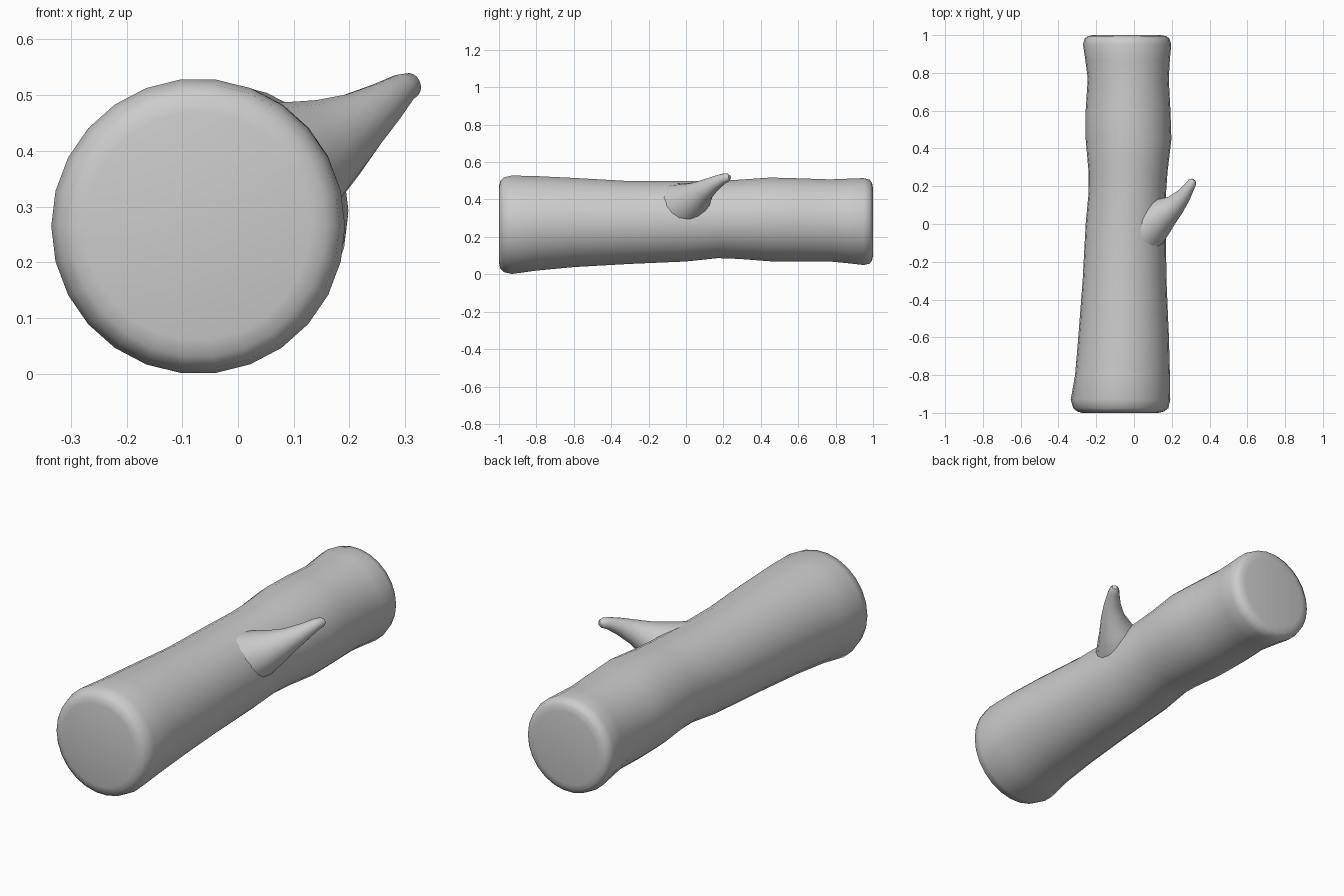
import bpy, bmesh
from math import sin, cos, tau, radians
from mathutils import Vector

if "Cube" in bpy.data.objects:
    bpy.data.objects.remove(bpy.data.objects["Cube"])


def loft(name, rings):
    """Skin equal-length rings of points and close both ends."""
    bm = bmesh.new()
    loops = [[bm.verts.new(p) for p in ring] for ring in rings]
    n = len(loops[0])
    for a, b in zip(loops, loops[1:]):
        for i in range(n):
            j = (i + 1) % n
            bm.faces.new((a[i], a[j], b[j], b[i]))
    bm.faces.new(loops[0])
    bm.faces.new(loops[-1])
    bmesh.ops.recalc_face_normals(bm, faces=bm.faces)
    mesh = bpy.data.meshes.new(name)
    bm.to_mesh(mesh)
    bm.free()
    obj = bpy.data.objects.new(name, mesh)
    bpy.context.collection.objects.link(obj)
    bpy.ops.object.select_all(action='DESELECT')
    obj.select_set(True)
    bpy.context.view_layer.objects.active = obj
    bpy.ops.object.shade_smooth_by_angle(angle=radians(42))
    return obj


def trunk_ring(y, x0, x1, z0, z1, sides=26):
    cx, cz, rx, rz = (x0 + x1) / 2, (z0 + z1) / 2, (x1 - x0) / 2, (z1 - z0) / 2
    return [Vector((cx + rx * cos(tau * i / sides), y, cz + rz * sin(tau * i / sides)))
            for i in range(sides)]


# Log: y, left, right, bottom, top of each cross-section, with rounded ends
sections = [
    (-1.0, -0.275, 0.13, 0.06, 0.47),
    (-0.993, -0.30, 0.158, 0.03, 0.50),
    (-0.975, -0.322, 0.182, 0.01, 0.52),
    (-0.93, -0.335, 0.192, 0.0, 0.53),
    (-0.8, -0.312, 0.19, 0.018, 0.527),
    (-0.6, -0.295, 0.185, 0.037, 0.517),
    (-0.3, -0.272, 0.172, 0.054, 0.50),
    (0.0, -0.256, 0.168, 0.067, 0.50),
    (0.17, -0.24, 0.17, 0.085, 0.502),
    (0.28, -0.241, 0.178, 0.081, 0.507),
    (0.45, -0.256, 0.198, 0.068, 0.519),
    (0.6, -0.256, 0.193, 0.067, 0.515),
    (0.77, -0.245, 0.184, 0.067, 0.509),
    (0.87, -0.258, 0.19, 0.057, 0.513),
    (0.95, -0.27, 0.197, 0.048, 0.516),
    (0.982, -0.262, 0.188, 0.055, 0.508),
    (0.995, -0.243, 0.168, 0.073, 0.49),
    (1.0, -0.215, 0.14, 0.10, 0.46),
]
loft("log", [trunk_ring(*s) for s in sections])

# Branch stub: centre line and radius, flared where it leaves the log
path = [
    ((0.05, -0.03, 0.36), 0.13),
    ((0.12, 0.03, 0.39), 0.105),
    ((0.17, 0.065, 0.42), 0.08),
    ((0.215, 0.098, 0.45), 0.058),
    ((0.262, 0.15, 0.485), 0.040),
    ((0.294, 0.198, 0.511), 0.028),
    ((0.309, 0.222, 0.517), 0.023),
    ((0.317, 0.233, 0.519), 0.012),
]
rings = []
for k, (p, r) in enumerate(path):
    d = Vector(path[min(k + 1, len(path) - 1)][0]) - Vector(path[max(k - 1, 0)][0])
    u = d.cross(Vector((0, 0, 1))).normalized()
    v = u.cross(d).normalized()
    rings.append([Vector(p) + r * (u * cos(tau * i / 16) + v * sin(tau * i / 16))
                  for i in range(16)])
loft("branch_stub", rings)
